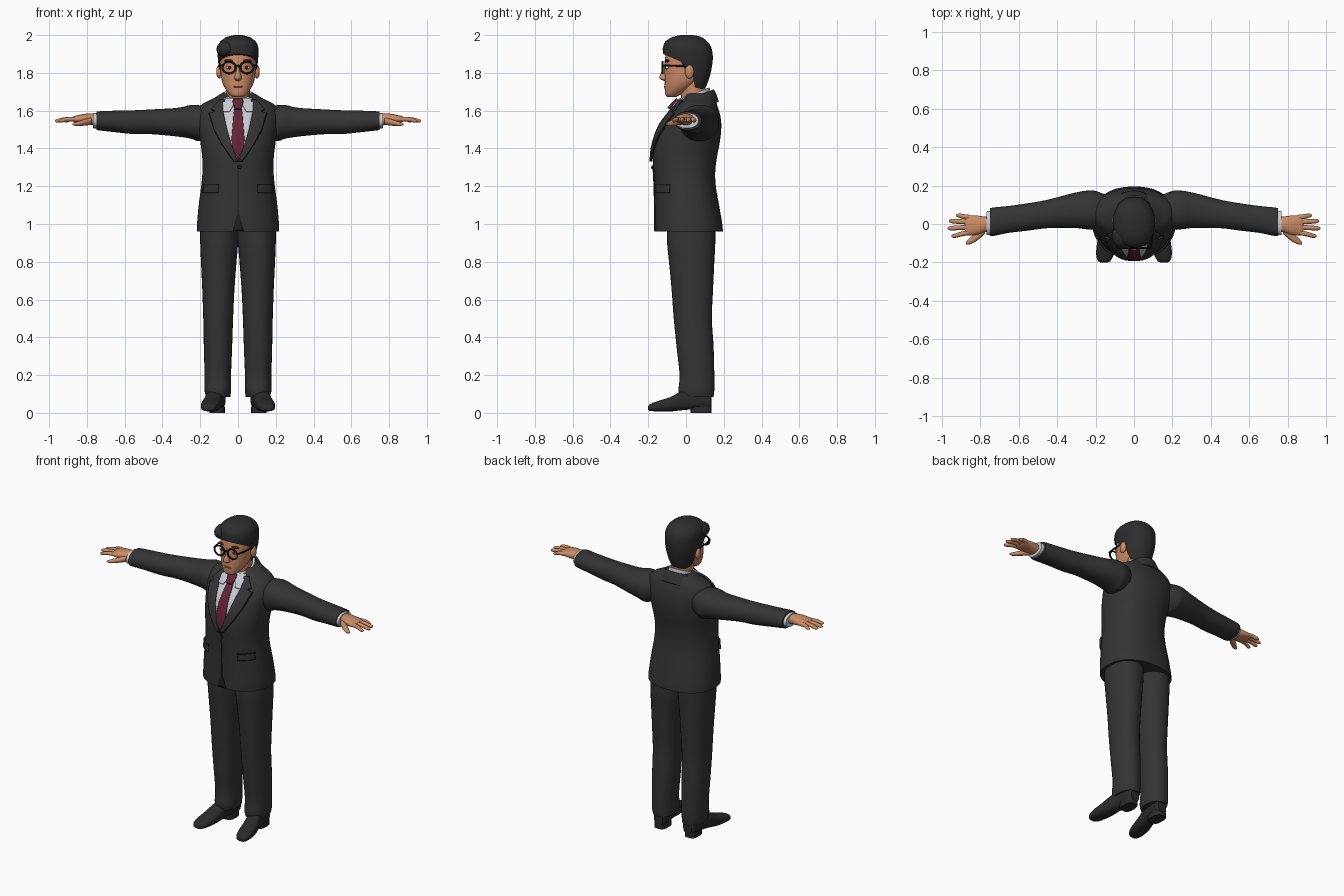
import bpy, bmesh, math
from mathutils import Matrix, Vector


def material(name, rgb):
    m = bpy.data.materials.new(name)
    m.diffuse_color = (*rgb, 1)
    return m


SUIT = material("charcoal cloth", (0.034, 0.034, 0.034))
SEAM = material("dark seam", (0.015, 0.015, 0.015))
HAIR = material("black hair", (0.026, 0.026, 0.027))
SHOE = material("black leather", (0.024, 0.024, 0.024))
SKIN = material("skin", (0.60, 0.26, 0.135))
LIP = material("lips", (0.38, 0.13, 0.075))
SHIRT = material("pale shirt", (0.58, 0.61, 0.65))
TIE = material("maroon tie", (0.12, 0.017, 0.035))
FRAME = material("black frame", (0.008, 0.006, 0.006))
BROW = material("dark brown", (0.06, 0.015, 0.015))


def finish(name, bm, mat, mirror=False, solid=0):
    bmesh.ops.recalc_face_normals(bm, faces=bm.faces)
    me = bpy.data.meshes.new(name)
    bm.to_mesh(me)
    bm.free()
    me.materials.append(mat)
    me.shade_smooth()
    me.set_sharp_from_angle(angle=math.radians(45))
    ob = bpy.data.objects.new(name, me)
    bpy.context.collection.objects.link(ob)
    if mirror:
        ob.modifiers.new("mirror", 'MIRROR').use_mirror_merge = False
    if solid:
        s = ob.modifiers.new("thickness", 'SOLIDIFY')
        s.thickness, s.offset = solid, 0
    return ob


def spline(rings, steps=5):
    """Smooth (Catmull-Rom) in-betweens of the given rings."""
    r = [rings[0]] + list(rings) + [rings[-1]]
    out = []
    for i in range(1, len(r) - 2):
        for k in range(steps):
            t = k / steps
            out.append([0.5 * (2 * b + (c - a) * t + (2 * a - 5 * b + 4 * c - d) * t * t
                               + (3 * b - a - 3 * c + d) * t ** 3)
                        for a, b, c, d in zip(r[i - 1], r[i], r[i + 1], r[i + 2])])
    return out + [list(rings[-1])]


def loft(name, rings, mat, axis='z', n=32, power=2.2, mirror=False,
         arc=None, tilt=0, solid=0, cut=None, steps=5):
    """Skin over rings (position, centre, half width, low, high) along an axis."""
    bm = bmesh.new()
    loops = []
    for p, c, r, lo, hi in spline(rings, steps):
        loop = []
        for i in range(n):
            a = arc[0] + (arc[1] - arc[0]) * i / (n - 1) if arc else 2 * math.pi * i / n
            cs, sn = math.cos(a), math.sin(a)
            du = r * math.copysign(abs(cs) ** (2 / power), cs)
            dv = (hi - lo) / 2 * math.copysign(abs(sn) ** (2 / power), sn)
            u, v = c + du, (lo + hi) / 2 + dv
            co = {'z': (u, v, p + tilt * dv), 'x': (p, u, v), 'y': (u, p, v)}[axis]
            loop.append(bm.verts.new(co))
        loops.append(loop)
    for a, b in zip(loops, loops[1:]):
        for i in range(n - 1 if arc else n):
            j = (i + 1) % n
            bm.faces.new((a[i], a[j], b[j], b[i]))
    if not arc:
        bm.faces.new(loops[0])
        bm.faces.new(loops[-1])
    if cut:
        res = bmesh.ops.bisect_plane(bm, geom=bm.verts[:] + bm.edges[:] + bm.faces[:],
                                     plane_co=cut[0], plane_no=cut[1], clear_inner=True)
        edges = [g for g in res['geom_cut'] if isinstance(g, bmesh.types.BMEdge)]
        bmesh.ops.holes_fill(bm, edges=edges, sides=0)
    return finish(name, bm, mat, mirror, solid)


def ball(name, loc, scale, mat, mirror=False):
    bm = bmesh.new()
    m = Matrix.Translation(loc) @ Matrix.Diagonal((*scale, 1))
    bmesh.ops.create_uvsphere(bm, u_segments=20, v_segments=12, radius=1, matrix=m)
    return finish(name, bm, mat, mirror)


# Jacket body
BODY = [(.96, 0, .218, -.165, .195), (1.0, 0, .217, -.166, .192), (1.1, 0, .208, -.166, .175),
        (1.2, 0, .195, -.168, .158), (1.28, 0, .188, -.172, .155), (1.36, 0, .19, -.175, .165),
        (1.44, 0, .2, -.163, .18), (1.52, 0, .21, -.133, .187), (1.58, 0, .214, -.09, .18),
        (1.63, 0, .195, -.05, .165), (1.66, 0, .14, -.02, .155), (1.69, 0, .09, .0, .14)]
DENSE = spline(BODY)
loft("jacket_body", BODY, SUIT, n=56, power=2.3)


def chest(x, z):
    """Front y of the jacket body at x, z."""
    for a, b in zip(DENSE, DENSE[1:]):
        if z <= b[0]:
            break
    t = min(max((z - a[0]) / (b[0] - a[0]), 0), 1)
    r, lo, hi = (a[k] + (b[k] - a[k]) * t for k in (2, 3, 4))
    q = max(0, 1 - min(abs(x) / r, 1) ** 2.3) ** (1 / 2.3)
    return (lo + hi) / 2 - (hi - lo) / 2 * q


def patch(name, rows, off, mat, mirror=False, solid=.008, nx=8, nz=5):
    """Cloth panel lying on the chest; rows are (z, left x, right x)."""
    bm = bmesh.new()
    grid = []
    for k in range((len(rows) - 1) * nz + 1):
        i = min(k // nz, len(rows) - 2)
        t = k / nz - i
        z, x0, x1 = (a + (b - a) * t for a, b in zip(rows[i], rows[i + 1]))
        xs = [x0 + (x1 - x0) * j / nx for j in range(nx + 1)]
        grid.append([bm.verts.new((x, chest(x, z) - off, z)) for x in xs])
    for a, b in zip(grid, grid[1:]):
        for j in range(nx):
            bm.faces.new((a[j], a[j + 1], b[j + 1], b[j]))
    return finish(name, bm, mat, mirror, solid)


# Shirt front, tie, lapels and jacket details
patch("shirt_front", [(1.66, -.06, .06), (1.6, -.085, .085), (1.5, -.066, .066),
                      (1.42, -.04, .04), (1.345, -.005, .005)], .004, SHIRT)
patch("tie_blade", [(1.63, -.016, .016), (1.58, -.024, .024), (1.45, -.034, .034),
                    (1.40, -.03, .03), (1.35, -.004, .004)], .011, TIE)
patch("tie_knot", [(1.66, -.022, .022), (1.645, -.028, .028), (1.61, -.017, .017)],
      .024, TIE, solid=.02)
patch("lapel", [(1.655, .066, .096), (1.605, .08, .14), (1.595, .078, .118), (1.585, .076, .15),
                (1.5, .058, .125), (1.42, .034, .082), (1.33, .0, .02)], .011, SUIT, True, .012)
patch("lapel_edge", [(1.585, .148, .154), (1.5, .123, .129), (1.42, .08, .086),
                     (1.33, .018, .024)], .006, SEAM, True, .006, nx=1)
patch("shirt_collar_wing", [(1.665, .02, .075), (1.635, .02, .08), (1.595, .045, .078)],
      .014, SHIRT, True)
patch("front_opening", [(1.31, -.002, .002), (1.05, -.002, .003), (.963, -.026, .03)],
      .002, SEAM, solid=.004, nx=4)
patch("pocket_flap", [(1.205, .105, .18), (1.165, .105, .183)], .006, SUIT, True, .012)
patch("pocket_seam", [(1.209, .103, .182), (1.204, .103, .182)], .008, SEAM, True, .01)
ball("jacket_button", (.008, chest(0, 1.3) - .006, 1.3), (.01, .005, .01), SEAM)

# Collars around the neck
loft("shirt_collar", [(1.6, 0, .085, -.05, .135), (1.65, 0, .08, -.05, .13),
                      (1.69, 0, .074, -.045, .125)], SHIRT, tilt=.4, power=2)
loft("jacket_collar", [(1.6, 0, .125, -.06, .168), (1.64, 0, .103, -.045, .157),
                       (1.675, 0, .088, -.035, .143)], SUIT, tilt=.4, power=2,
     arc=(math.radians(-35), math.radians(215)), solid=.012)

# Sleeves and cuffs
loft("sleeve", [(.12, .07, .07, 1.48, 1.62), (.2, .072, .1, 1.44, 1.628),
                (.25, .073, .1, 1.452, 1.63), (.32, .07, .09, 1.463, 1.615),
                (.45, .052, .074, 1.475, 1.607), (.55, .037, .071, 1.476, 1.602),
                (.65, .024, .07, 1.486, 1.6), (.73, .012, .074, 1.495, 1.597),
                (.75, .01, .072, 1.498, 1.595)], SUIT, 'x', mirror=True)
loft("shirt_cuff", [(.72, .01, .063, 1.505, 1.588), (.768, .004, .062, 1.507, 1.588)],
     SHIRT, 'x', mirror=True, steps=2)

# Hands
loft("palm", [(.74, .0, .036, 1.522, 1.58), (.78, -.002, .041, 1.525, 1.585),
              (.82, -.006, .05, 1.53, 1.582), (.86, -.007, .052, 1.536, 1.573),
              (.88, -.006, .044, 1.544, 1.565)], SKIN, 'x', mirror=True)
for label, y0, y1, tip in (("index", -.043, -.062, .95), ("middle", -.017, -.022, .97),
                           ("ring", .01, .015, .963), ("little", .034, .044, .925)):
    loft(label + "_finger", [(.85, y0, .013, 1.542, 1.567),
                             ((.85 + tip) / 2, (y0 + y1) / 2, .0125, 1.543, 1.566),
                             (tip - .015, y1, .011, 1.537, 1.557),
                             (tip, y1, .004, 1.543, 1.55)], SKIN, 'x', n=14, mirror=True, power=2)
loft("thumb", [(.775, -.03, .022, 1.525, 1.565), (.82, -.066, .023, 1.52, 1.552),
               (.855, -.09, .016, 1.518, 1.54), (.875, -.1, .005, 1.524, 1.532)],
     SKIN, 'x', n=16, mirror=True, power=2)

# Trousers
loft("trouser_leg", [(.085, .105, .064, -.03, .146), (.12, .107, .07, -.04, .15),
                     (.2, .107, .07, -.034, .15), (.35, .106, .075, -.05, .146),
                     (.5, .105, .079, -.065, .137), (.65, .104, .085, -.076, .143),
                     (.8, .102, .094, -.09, .15), (.9, .1, .1, -.1, .155),
                     (1.02, .1, .1, -.1, .155)], SUIT, mirror=True)

# Shoes
loft("shoe", [(-.2, .156, .018, .015, .035), (-.19, .155, .034, .01, .047),
              (-.15, .15, .047, .008, .062), (-.08, .139, .05, .008, .085),
              (-.02, .127, .046, .014, .115), (.05, .115, .043, .02, .125),
              (.115, .107, .041, .02, .115), (.135, .104, .03, .025, .105)],
     SHOE, 'y', power=2.6, mirror=True)
loft("shoe_heel", [(0, .11, .04, .025, .135), (.035, .11, .04, .025, .135)],
     SHOE, mirror=True, steps=1, power=3)

# Neck, head, nose, ears, mouth
loft("neck", [(1.6, 0, .066, -.02, .115), (1.7, 0, .064, -.03, .105),
              (1.78, 0, .066, -.04, .1)], SKIN, power=2)
loft("head", [(1.672, 0, .025, -.098, -.05), (1.685, 0, .045, -.109, -.03),
              (1.72, 0, .07, -.113, .03), (1.76, 0, .086, -.113, .075),
              (1.82, 0, .094, -.114, .105), (1.87, 0, .096, -.112, .118),
              (1.92, 0, .09, -.1, .11), (1.955, 0, .065, -.07, .085)], SKIN)
loft("nose", [(1.758, 0, .012, -.118, -.08), (1.768, 0, .02, -.138, -.08),
              (1.782, 0, .018, -.14, -.08), (1.81, 0, .011, -.127, -.08),
              (1.845, 0, .01, -.116, -.08)], SKIN, n=16, power=2)
ball("ear", (.1, .018, 1.806), (.015, .024, .036), SKIN, True)
ball("mouth", (0, -.108, 1.727), (.027, .009, .006), LIP)

# Eyes and brows
ball("eye_white", (.045, -.099, 1.828), (.018, .01, .009), SHIRT, True)
ball("iris", (.045, -.105, 1.828), (.009, .007, .009), BROW, True)
ball("eyebrow", (.047, -.099, 1.864), (.027, .013, .008), BROW, True)

# Glasses
for side in (-1, 1):
    bpy.ops.mesh.primitive_torus_add(major_radius=.035, minor_radius=.0055, major_segments=32,
                                     minor_segments=8, location=(side * .047, -.124, 1.828),
                                     rotation=(math.pi / 2, 0, 0))
    rim = bpy.context.object
    rim.name = "glasses_rim"
    rim.scale = (1, .88, 1)
    rim.data.materials.append(FRAME)
    rim.data.shade_smooth()
loft("glasses_bridge", [(-.014, -.126, .004, 1.832, 1.841), (.014, -.126, .004, 1.832, 1.841)],
     FRAME, 'x', n=10, steps=1)
loft("glasses_temple", [(-.127, .084, .005, 1.833, 1.845), (-.08, .094, .004, 1.833, 1.843),
                        (.02, .102, .004, 1.83, 1.84)], FRAME, 'y', n=10, mirror=True)

# Hair: crown cut along the hairline, and the back of the head
SCALP = [(1.715, 0, .058, .0, .1), (1.76, 0, .084, -.08, .119), (1.82, 0, .1, -.11, .135),
         (1.88, 0, .107, -.121, .142), (1.93, 0, .108, -.122, .135), (1.965, 0, .094, -.11, .115),
         (1.99, 0, .06, -.07, .08), (2.0, 0, .02, -.03, .04)]
loft("hair_crown", SCALP, HAIR, n=48, cut=(Vector((0, -.12, 1.9)), Vector((0, .07, .16))))
loft("hair_back", SCALP, HAIR, n=48, cut=(Vector((0, .035, 1.8)), Vector((0, 1, .15))))
ball("hair_quiff", (-.062, -.06, 1.925), (.052, .064, .045), HAIR)
loft("sideburn", [(1.81, .094, .005, .0, .012), (1.87, .099, .008, -.03, .03)], HAIR,
     n=12, mirror=True, steps=2)
